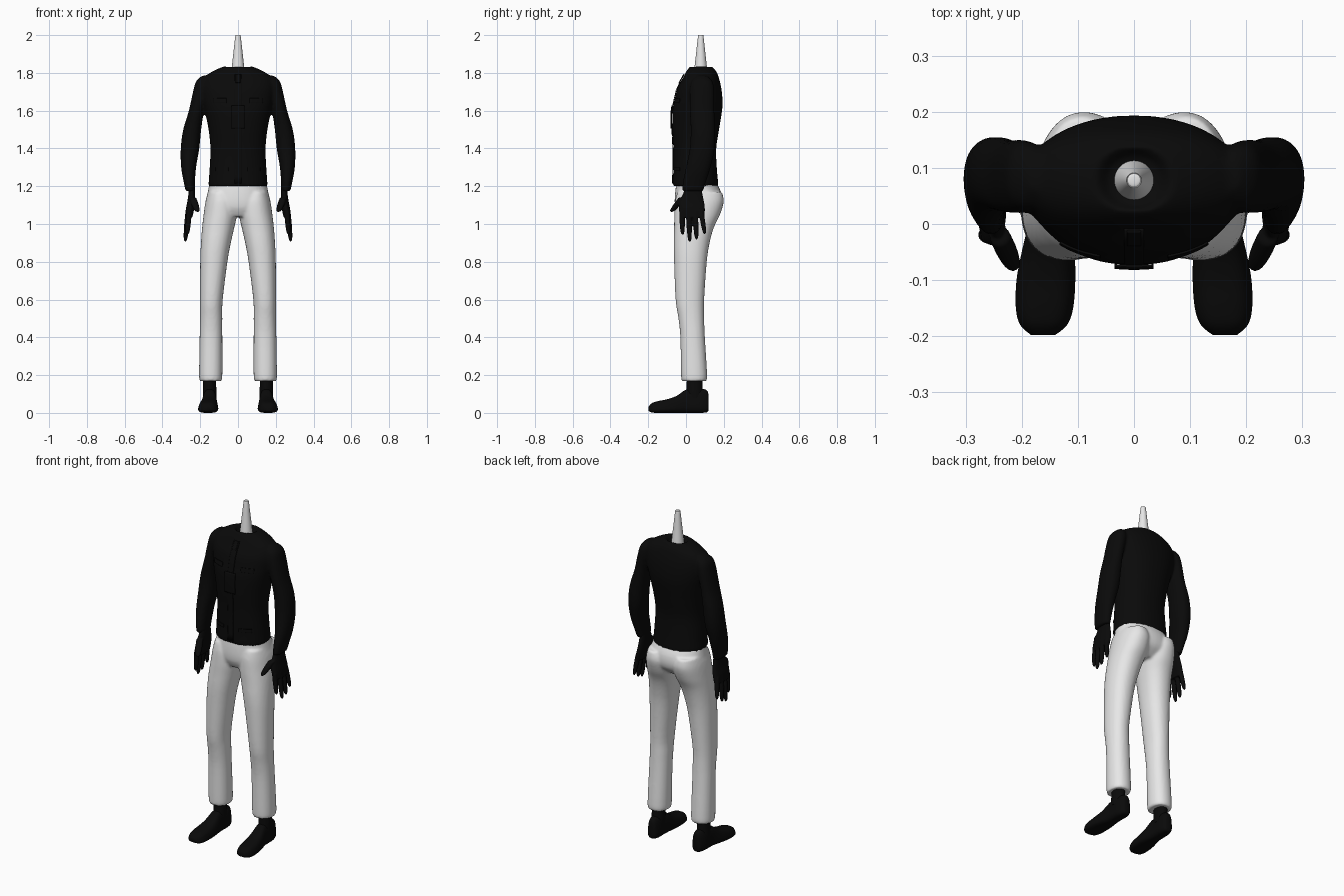
import bpy, bmesh, math
from mathutils import Vector

if "Cube" in bpy.data.objects:
    bpy.data.objects.remove(bpy.data.objects["Cube"])


def material(name, v):
    m = bpy.data.materials.new(name)
    m.diffuse_color = (v, v, v, 1)
    m.use_nodes = True
    m.node_tree.nodes["Principled BSDF"].inputs["Base Color"].default_value = m.diffuse_color
    return m


BLACK = material("black cloth", 0.003)
GREY = material("light grey", 0.8)


def spline(rows, steps):
    """Catmull-Rom interpolation through rows of numbers."""
    out = []
    for i in range(len(rows) - 1):
        a, b = rows[max(i - 1, 0)], rows[i]
        c, d = rows[i + 1], rows[min(i + 2, len(rows) - 1)]
        for k in range(steps):
            t = k / steps
            out.append([0.5 * (2 * q + (r - p) * t + (2 * p - 5 * q + 4 * r - s) * t * t
                               + (3 * q - p - 3 * r + s) * t ** 3)
                        for p, q, r, s in zip(a, b, c, d)])
    out.append(list(rows[-1]))
    return out


def loft(bm, rows, side=1, power=2.2, axis="z", n=40, steps=4, taper=0.0):
    """Rows are (position along axis, x0, x1, v0, v1); v is y, or z for axis y."""
    rings = []
    for w, x0, x1, v0, v1 in spline(rows, steps):
        ring = []
        for k in range(n):
            a = 2 * math.pi * k / n
            c, s = math.cos(a), math.sin(a)
            c = math.copysign(abs(c) ** (2 / power), c)
            s = math.copysign(abs(s) ** (2 / power), s)
            x = side * ((x0 + x1) / 2 + (x1 - x0) / 2 * c * (1 - taper * (s + 1) / 2))
            v = (v0 + v1) / 2 + (v1 - v0) / 2 * s
            ring.append(bm.verts.new((x, v, w) if axis == "z" else (x, w, v)))
        rings.append(ring)
    for a, b in zip(rings, rings[1:]):
        for k in range(n):
            bm.faces.new((a[k], a[(k + 1) % n], b[(k + 1) % n], b[k]))
    bm.faces.new(rings[0])
    bm.faces.new(rings[-1])


def finish(bm, name, mat, voxel=0, smooth=4):
    """Make an object; with a voxel size the pieces melt into one skin."""
    bmesh.ops.recalc_face_normals(bm, faces=bm.faces)
    me = bpy.data.meshes.new(name)
    bm.to_mesh(me)
    bm.free()
    me.materials.append(mat)
    ob = bpy.data.objects.new(name, me)
    bpy.context.collection.objects.link(ob)
    bpy.context.view_layer.objects.active = ob
    ob.select_set(True)
    bpy.ops.object.shade_smooth_by_angle(angle=math.radians(50))
    ob.select_set(False)
    if voxel:
        r = ob.modifiers.new("melt", 'REMESH')
        r.mode = 'VOXEL'
        r.voxel_size = voxel
        r.use_smooth_shade = True
        s = ob.modifiers.new("soften", 'SMOOTH')
        s.factor = 0.5
        s.iterations = smooth
    return ob


# Jacket: torso plus two sleeves
torso = [(1.20, .157, -.07, .172), (1.30, .150, -.067, .163), (1.40, .146, -.067, .160),
         (1.50, .156, -.072, .175), (1.60, .176, -.072, .191), (1.66, .190, -.060, .193),
         (1.72, .197, -.045, .187), (1.77, .185, -.018, .175), (1.805, .140, .0, .162),
         (1.83, .085, .018, .142), (1.832, .065, .025, .135), (1.81, .045, .035, .12)]
sleeve = [(1.785, .15, .19, .06, .11), (1.755, .15, .222, .03, .14), (1.70, .16, .238, .02, .15),
          (1.60, .180, .260, .02, .15), (1.50, .195, .290, .025, .155), (1.40, .205, .303, .02, .152),
          (1.30, .222, .301, .0, .13), (1.22, .228, .287, -.017, .105), (1.175, .228, .278, -.02, .092)]
bm = bmesh.new()
loft(bm, [(z, -x, x, a, b) for z, x, a, b in torso])
for s in (1, -1):
    loft(bm, sleeve, s)
jacket = finish(bm, "jacket", BLACK, 0.008)


# Thin jacket details laid onto the front of the cloth
def patch(name, x0, x1, z0, z1, offset=0.003):
    bm = bmesh.new()
    bmesh.ops.create_grid(bm, x_segments=10, y_segments=14, size=0.5)
    for v in bm.verts:
        v.co = Vector((x0 + (v.co.x + .5) * (x1 - x0), -0.3, z0 + (v.co.y + .5) * (z1 - z0)))
    ob = finish(bm, name, BLACK)
    w = ob.modifiers.new("lay on cloth", 'SHRINKWRAP')
    w.target = jacket
    w.wrap_method = 'PROJECT'
    w.use_project_y = True
    w.use_project_x = w.use_project_z = False
    w.use_positive_direction = True
    w.use_negative_direction = False
    w.wrap_mode = 'ABOVE_SURFACE'
    w.offset = offset
    t = ob.modifiers.new("thickness", 'SOLIDIFY')
    t.thickness = 0.004
    t.offset = 0


patch("front_placket", -.018, .018, 1.215, 1.79)
patch("front_panel", -.034, .034, 1.505, 1.625, 0.007)
patch("collar_tab", -.012, .012, 1.745, 1.79, 0.006)
for s in (1, -1):
    patch("chest_pocket_flap", *sorted((s * .06, s * .13)), 1.64, 1.665)
    patch("hip_pocket_flap", *sorted((s * .05, s * .115)), 1.28, 1.30)

# Trousers: pelvis plus two legs
pelvis = [(1.22, -.150, .150, -.05, .160), (1.17, -.160, .160, -.057, .185),
          (1.12, -.170, .170, -.06, .190), (1.08, -.172, .172, -.055, .175),
          (1.04, -.150, .150, -.035, .13)]
leg = [(1.17, .03, .158, -.045, .19), (1.12, .005, .172, -.058, .20), (1.05, .005, .182, -.062, .180),
       (.98, .02, .190, -.063, .147), (.90, .038, .196, -.065, .125), (.80, .056, .200, -.063, .110),
       (.60, .081, .201, -.055, .096), (.50, .083, .201, -.040, .096), (.40, .083, .203, -.03, .100),
       (.20, .083, .206, -.026, .112), (.168, .088, .202, -.022, .107)]
bm = bmesh.new()
loft(bm, pelvis)
for s in (1, -1):
    loft(bm, leg, s)
finish(bm, "trousers", GREY, 0.008)

# Hands: palm, four fingers and a thumb
palm = [(1.22, .232, .265, .0, .08), (1.17, .228, .262, -.012, .085), (1.12, .228, .268, -.035, .095),
        (1.08, .232, .276, -.038, .10), (1.035, .242, .28, -.03, .098)]
# each digit: start (x, y, z), tip (x, y, z), radius
digits = [((.258, -.022, 1.07), (.268, -.018, .945), .014),
          ((.264, .014, 1.07), (.279, .020, .908), .014),
          ((.264, .048, 1.07), (.279, .056, .92), .014),
          ((.262, .080, 1.07), (.275, .099, .948), .013),
          ((.240, -.020, 1.14), (.214, -.076, 1.065), .019)]
for s, label in ((1, "left"), (-1, "right")):
    bm = bmesh.new()
    loft(bm, palm, s)
    for p, q, r in digits:
        rows = []
        for t, k in ((0, 1), (.5, 1), (.85, .8), (.97, .5), (1.02, .15)):
            c = Vector(p).lerp(Vector(q), t)
            rows.append((c.z, c.x - r * k, c.x + r * k, c.y - r * k, c.y + r * k))
        loft(bm, rows, s, 2, n=16)
    finish(bm, label + "_hand", BLACK, 0.004, 2)

# Shoes and socks
shoe = [(.120, .135, .165, .02, .09), (.112, .118, .178, .006, .12), (.08, .108, .190, .002, .130),
        (.04, .108, .192, .002, .125), (.0, .106, .194, .002, .125), (-.05, .100, .206, .002, .092),
        (-.10, .098, .216, .002, .074), (-.15, .102, .217, .002, .064), (-.18, .114, .208, .004, .054),
        (-.198, .138, .186, .012, .035)]
sock = [(.08, .115, .185, .003, .088), (.13, .115, .185, .003, .088), (.20, .117, .183, .005, .086)]
for s, label in ((1, "left"), (-1, "right")):
    bm = bmesh.new()
    loft(bm, shoe, s, 3, "y", taper=0.3)
    bmesh.ops.translate(bm, verts=bm.verts, vec=(0, 0, -.002))
    finish(bm, label + "_shoe", BLACK)
    bm = bmesh.new()
    loft(bm, sock, s, 2)
    finish(bm, label + "_sock", BLACK)

# Neck peg
bm = bmesh.new()
loft(bm, [(z, -r, r, .078 - r, .078 + r) for z, r in
          ((1.78, .036), (1.81, .035), (1.90, .025), (1.99, .015), (1.998, .012), (2.0, .006))], power=2)
finish(bm, "neck_peg", GREY)
